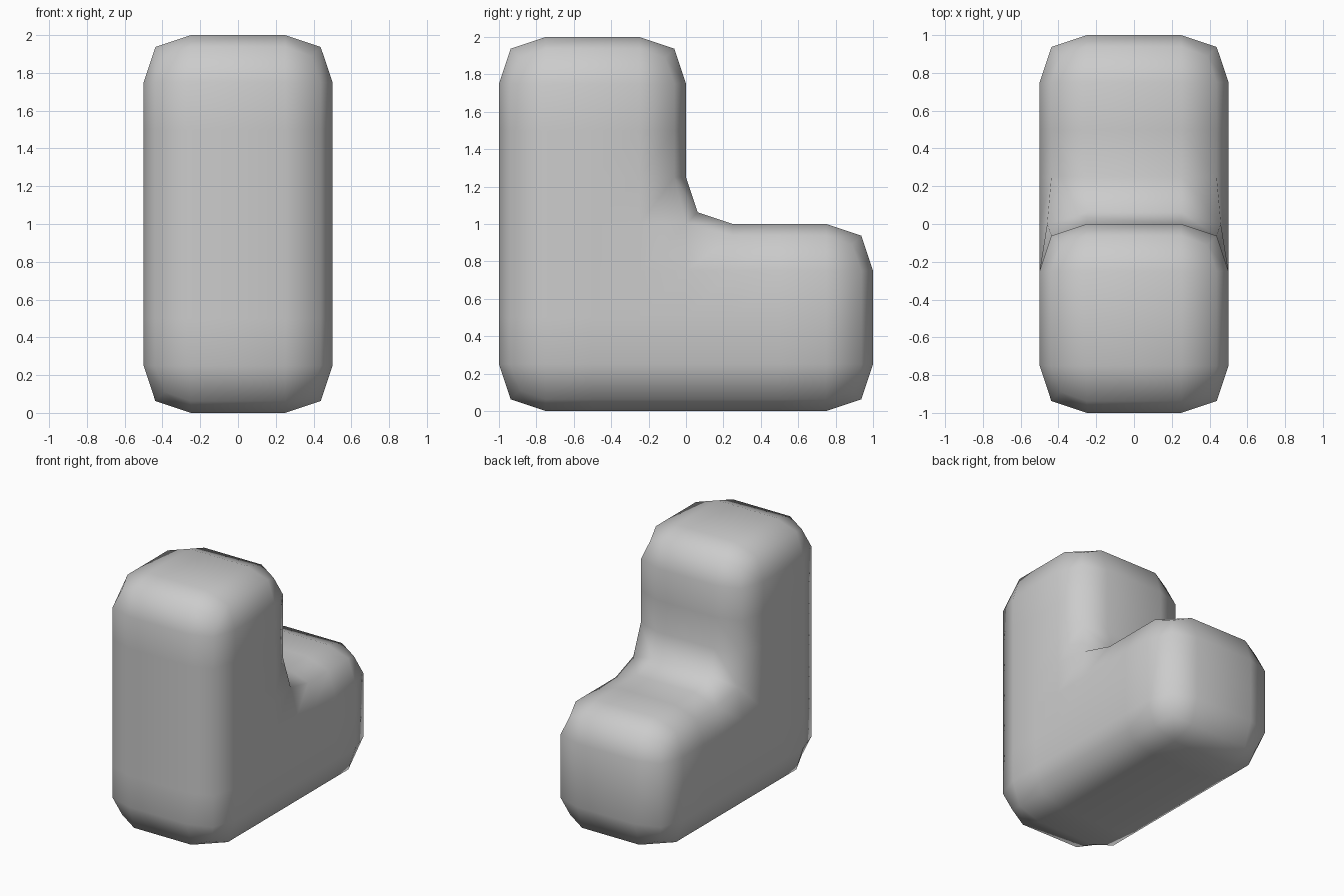
import bpy, bmesh

if "Cube" in bpy.data.objects:
    bpy.data.objects.remove(bpy.data.objects["Cube"])

# L-shaped side profile in (y, z) made of three unit squares
bm = bmesh.new()
faces = []
for y, z in [(-1, 0), (-1, 1), (0, 0)]:
    corners = [(y, z), (y + 1, z), (y + 1, z + 1), (y, z + 1)]
    faces.append(bm.faces.new([bm.verts.new((-0.5, a, b)) for a, b in corners]))
bmesh.ops.remove_doubles(bm, verts=bm.verts[:], dist=0.001)

# Extrude to full width, keeping the starting faces as the left side
ext = bmesh.ops.extrude_face_region(bm, geom=bm.faces[:], use_keep_orig=True)
moved = [g for g in ext["geom"] if isinstance(g, bmesh.types.BMVert)]
bmesh.ops.translate(bm, verts=moved, vec=(1, 0, 0))
bmesh.ops.recalc_face_normals(bm, faces=bm.faces[:])
for f in bm.faces:
    f.smooth = True

mesh = bpy.data.meshes.new("rounded_l_block")
bm.to_mesh(mesh)
bm.free()
block = bpy.data.objects.new("rounded_l_block", mesh)
bpy.context.collection.objects.link(block)

# Split into a half-unit grid, then soften once
for name, kind in [("grid", "SIMPLE"), ("soften", "CATMULL_CLARK")]:
    mod = block.modifiers.new(name, "SUBSURF")
    mod.subdivision_type = kind
    mod.levels = mod.render_levels = 1
    mod.use_limit_surface = False
